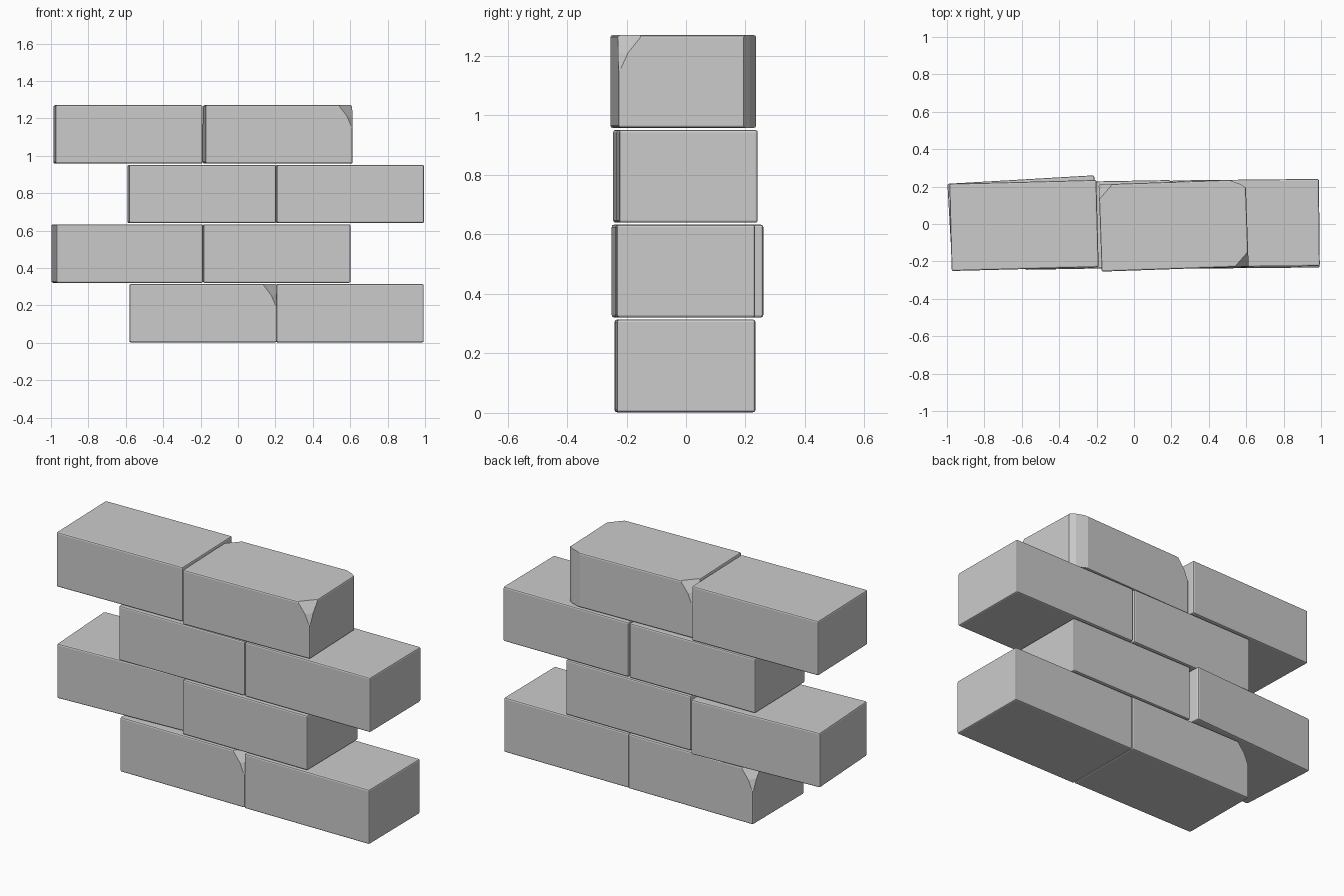
import bpy, bmesh, math
from mathutils import Matrix, Vector

if "Cube" in bpy.data.objects:
    bpy.data.objects.remove(bpy.data.objects["Cube"])

HX, HY, HZ = 0.393, 0.233, 0.156   # brick half sizes


def chip(bm, corner, size):
    """Slice a corner off; size is the cut length along each axis (None = whole edge)."""
    c = Vector((corner[0] * HX, corner[1] * HY, corner[2] * HZ))
    n = Vector([0 if s is None else k / s for k, s in zip(corner, size)])
    axis = next(i for i, s in enumerate(size) if s is not None)
    p = c.copy()
    p[axis] -= corner[axis] * size[axis]
    geom = bm.verts[:] + bm.edges[:] + bm.faces[:]
    res = bmesh.ops.bisect_plane(bm, geom=geom, plane_co=p, plane_no=n.normalized(),
                                 clear_outer=True, dist=1e-6)
    edges = [e for e in res["geom_cut"] if isinstance(e, bmesh.types.BMEdge)]
    bmesh.ops.holes_fill(bm, edges=edges, sides=0)


def brick(name, x, y, z, angle, chips=()):
    bm = bmesh.new()
    bmesh.ops.create_cube(bm, size=1)
    bmesh.ops.scale(bm, vec=(2 * HX, 2 * HY, 2 * HZ), verts=bm.verts)
    bmesh.ops.bevel(bm, geom=bm.edges[:], offset=0.008, segments=2,
                    profile=0.5, affect='EDGES')
    for corner, size in chips:
        chip(bm, corner, size)
    bmesh.ops.recalc_face_normals(bm, faces=bm.faces[:])
    bm.transform(Matrix.Translation((x, y, z)) @ Matrix.Rotation(math.radians(angle), 4, 'Z'))
    me = bpy.data.meshes.new(name)
    bm.to_mesh(me)
    bm.free()
    bpy.context.collection.objects.link(bpy.data.objects.new(name, me))


# broken corners: each is a main cut plus a steeper secondary cut
FRONT_RIGHT = [((1, -1, 1), (0.075, 0.08, 0.10)), ((1, -1, 1), (0.055, 0.06, 0.13))]
BACK_LEFT = [((-1, 1, 1), (0.075, 0.08, 0.10)), ((-1, 1, 1), (0.055, 0.06, 0.13))]
BACK_RIGHT_EDGE = [((1, 1, 1), (0.06, 0.045, None)), ((1, 1, 1), (0.09, 0.035, None))]

# bricks, bottom course first
COURSES = [
    ("course_1_left", -0.187, -0.005, 0, 0.3, FRONT_RIGHT + BACK_LEFT),
    ("course_1_right", 0.598, -0.003, 0, 0.5, ()),
    ("course_2_left", -0.592, 0.005, 1, 3.3, ()),
    ("course_2_right", 0.207, -0.003, 1, 0.4, ()),
    ("course_3_left", -0.194, -0.005, 2, 1.0, ()),
    ("course_3_right", 0.598, 0.004, 2, 0.6, ()),
    ("course_4_left", -0.588, -0.008, 3, 1.5, ()),
    ("course_4_right", 0.212, -0.008, 3, 2.0, FRONT_RIGHT + BACK_LEFT + BACK_RIGHT_EDGE),
]
for name, x, y, row, angle, chips in COURSES:
    brick(name, x, y, HZ + 0.002 + row * 0.3187, angle, chips)
